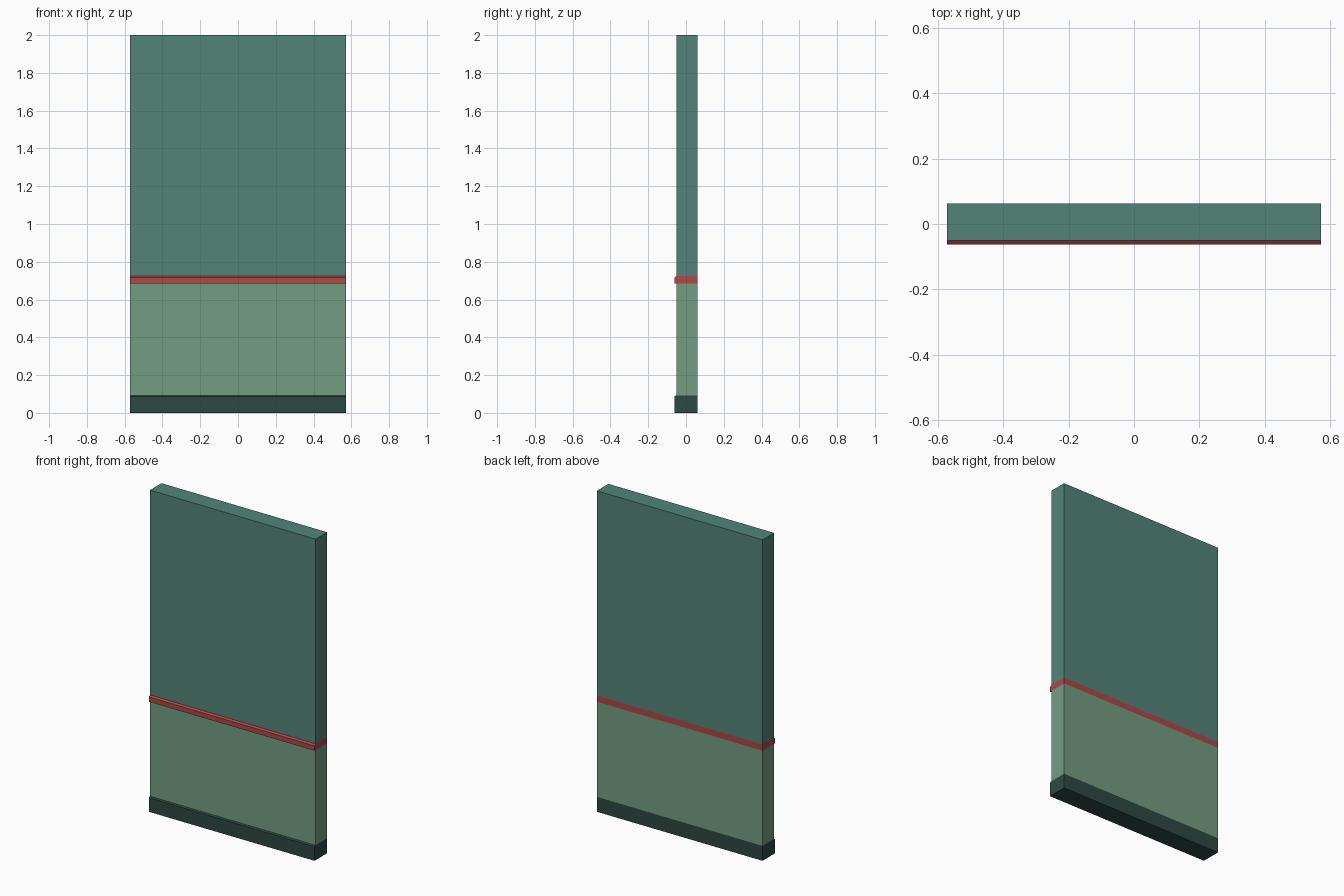
import bpy
import bmesh

if "Cube" in bpy.data.objects:
    bpy.data.objects.remove(bpy.data.objects["Cube"])

HALF = 0.571            # half the panel width
BACK, WALL, TRIM = 0.062, -0.051, -0.062   # y of back, wall front, trim front


def material(name, rgb):
    m = bpy.data.materials.new(name)
    m.diffuse_color = (*rgb, 1.0)
    m.use_nodes = True
    m.node_tree.nodes["Principled BSDF"].inputs["Base Color"].default_value = m.diffuse_color
    return m


def extrude_profile(name, profile, mat):
    """Extrude a (y, z) profile along x across the full width."""
    bm = bmesh.new()
    face = bm.faces.new([bm.verts.new((-HALF, y, z)) for y, z in profile])
    res = bmesh.ops.extrude_face_region(bm, geom=[face])
    verts = [v for v in res["geom"] if isinstance(v, bmesh.types.BMVert)]
    bmesh.ops.translate(bm, verts=verts, vec=(2 * HALF, 0, 0))
    bmesh.ops.recalc_face_normals(bm, faces=bm.faces)
    mesh = bpy.data.meshes.new(name)
    bm.to_mesh(mesh)
    bm.free()
    mesh.materials.append(mat)
    obj = bpy.data.objects.new(name, mesh)
    bpy.context.collection.objects.link(obj)
    return obj


def slab(z0, z1):
    return [(WALL, z0), (BACK, z0), (BACK, z1), (WALL, z1)]


def trim(z0, z1, slope):
    # Projects from the wall, with a sloped top lip
    return [(TRIM, z0), (BACK, z0), (BACK, z1), (WALL, z1), (TRIM, z1 - slope)]


dark = material("dark green", (0.026, 0.065, 0.054))
sage = material("sage green", (0.174, 0.337, 0.223))
red = material("muted red", (0.445, 0.061, 0.065))
teal = material("teal green", (0.084, 0.231, 0.188))

# Skirting, lower wall, dado rail, upper wall
extrude_profile("skirting_board", trim(0.0, 0.093, 0.005), dark)
extrude_profile("lower_wall", slab(0.093, 0.686), sage)
extrude_profile("dado_rail", trim(0.686, 0.724, 0.008), red)
extrude_profile("upper_wall", slab(0.724, 2.0), teal)
